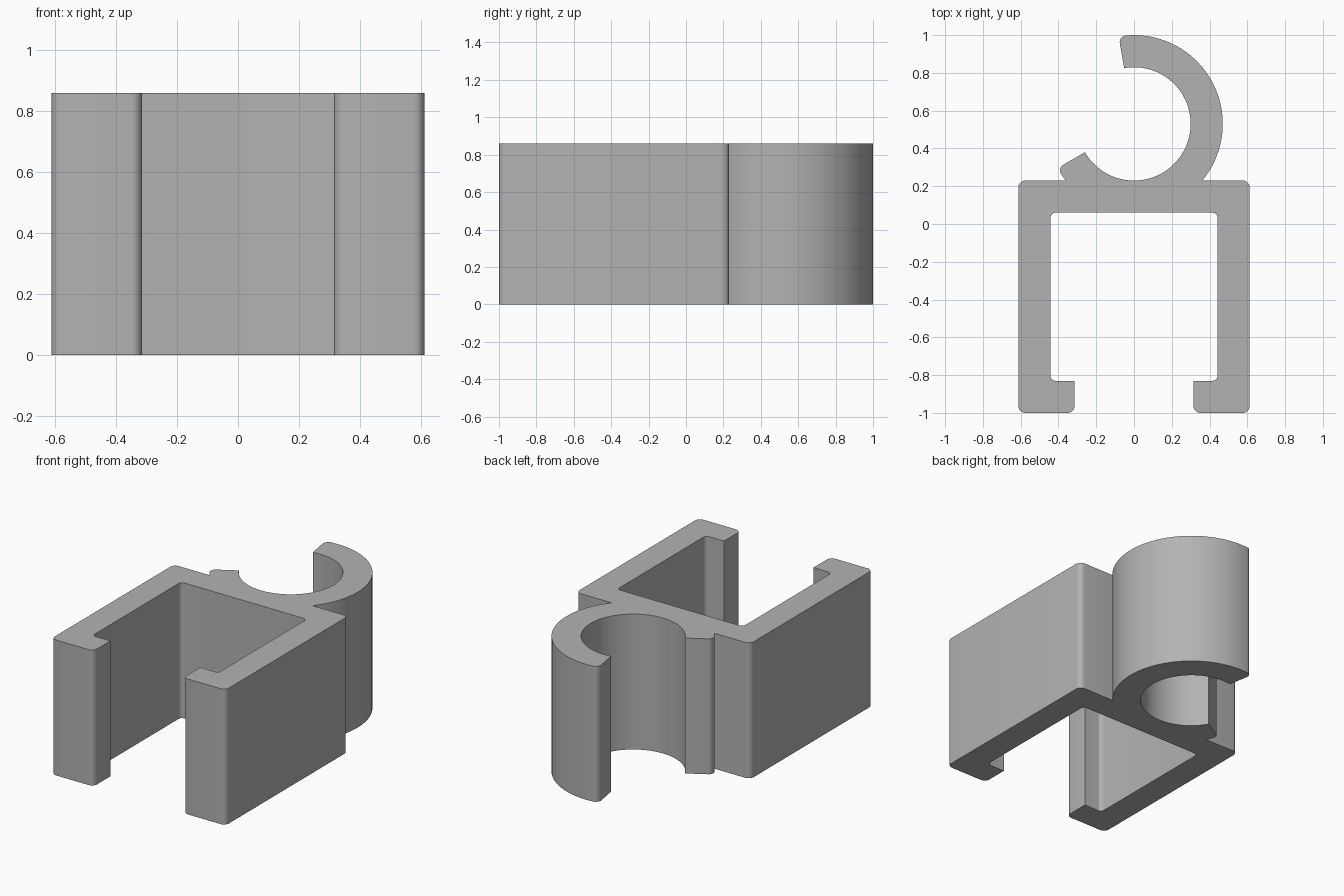
import bpy
import bmesh
from math import radians, cos, sin, tan
from mathutils import Vector

HEIGHT = 0.86
RING_CENTRE = Vector((0, 0.53))
OUTER, INNER = 0.47, 0.30
ROUND = 0.035

if "Cube" in bpy.data.objects:
    bpy.data.objects.remove(bpy.data.objects["Cube"])


def ring_point(radius, degrees):
    a = radians(degrees)
    return RING_CENTRE + radius * Vector((cos(a), sin(a)))


def arc(radius, start, end, steps):
    """Points on the ring, each with no rounding."""
    return [(ring_point(radius, start + (end - start) * i / steps), 0)
            for i in range(steps + 1)]


def round_corners(outline, steps=5):
    """Replace each corner that has a radius by a tangent arc."""
    result = []
    for i, (p, r) in enumerate(outline):
        if r == 0:
            result.append(p)
            continue
        a = (outline[i - 1][0] - p).normalized()
        b = (outline[(i + 1) % len(outline)][0] - p).normalized()
        half = a.angle(b) / 2
        centre = p + (a + b).normalized() * (r / sin(half))
        start = p + a * (r / tan(half)) - centre
        end = p + b * (r / tan(half)) - centre
        for k in range(steps + 1):
            t = k / steps
            result.append(centre + start.lerp(end, t).normalized() * r)
    return result


# Channel: right half, from the lip's inner corner out to the back corner
right_outside = [(Vector((0.315, -1)), ROUND), (Vector((0.612, -1)), ROUND),
                 (Vector((0.612, 0.23)), ROUND)]
right_inside = [(Vector((0.442, 0.06)), 0.025), (Vector((0.442, -0.83)), 0.025),
                (Vector((0.315, -0.83)), 0)]


def mirrored(points):
    return [(Vector((-p.x, p.y)), r) for p, r in reversed(points)]


# Open ring: outer wall, two rounded tips, inner wall
ring = arc(OUTER, -39.7, 95, 36)
ring.append((ring_point(OUTER, 100), ROUND))
ring += arc(INNER, 100, -150, 60)
ring.append((ring_point(OUTER, -150), ROUND))
ring.append((ring_point(OUTER, -140.3), 0))

outline = round_corners(right_outside + ring + mirrored(right_outside)
                        + mirrored(right_inside) + right_inside)

# Extrude the outline into the clip
bm = bmesh.new()
base = bm.faces.new([bm.verts.new((p.x, p.y, 0)) for p in outline])
top = bmesh.ops.extrude_face_region(bm, geom=[base], use_keep_orig=True)
bmesh.ops.translate(bm, vec=(0, 0, HEIGHT),
                    verts=[v for v in top["geom"] if isinstance(v, bmesh.types.BMVert)])
bmesh.ops.recalc_face_normals(bm, faces=bm.faces)
mesh = bpy.data.meshes.new("channel_clip")
bm.to_mesh(mesh)
bm.free()

clip = bpy.data.objects.new("channel_clip", mesh)
bpy.context.collection.objects.link(clip)

# Plain grey material
grey = bpy.data.materials.new("light_grey")
grey.use_nodes = True
colour = (0.45, 0.45, 0.45, 1)
grey.diffuse_color = colour
grey.node_tree.nodes["Principled BSDF"].inputs["Base Color"].default_value = colour
mesh.materials.append(grey)

# Smooth curved walls, sharp edges kept
bpy.ops.object.select_all(action="DESELECT")
clip.select_set(True)
bpy.context.view_layer.objects.active = clip
bpy.ops.object.shade_smooth_by_angle(angle=radians(30))
